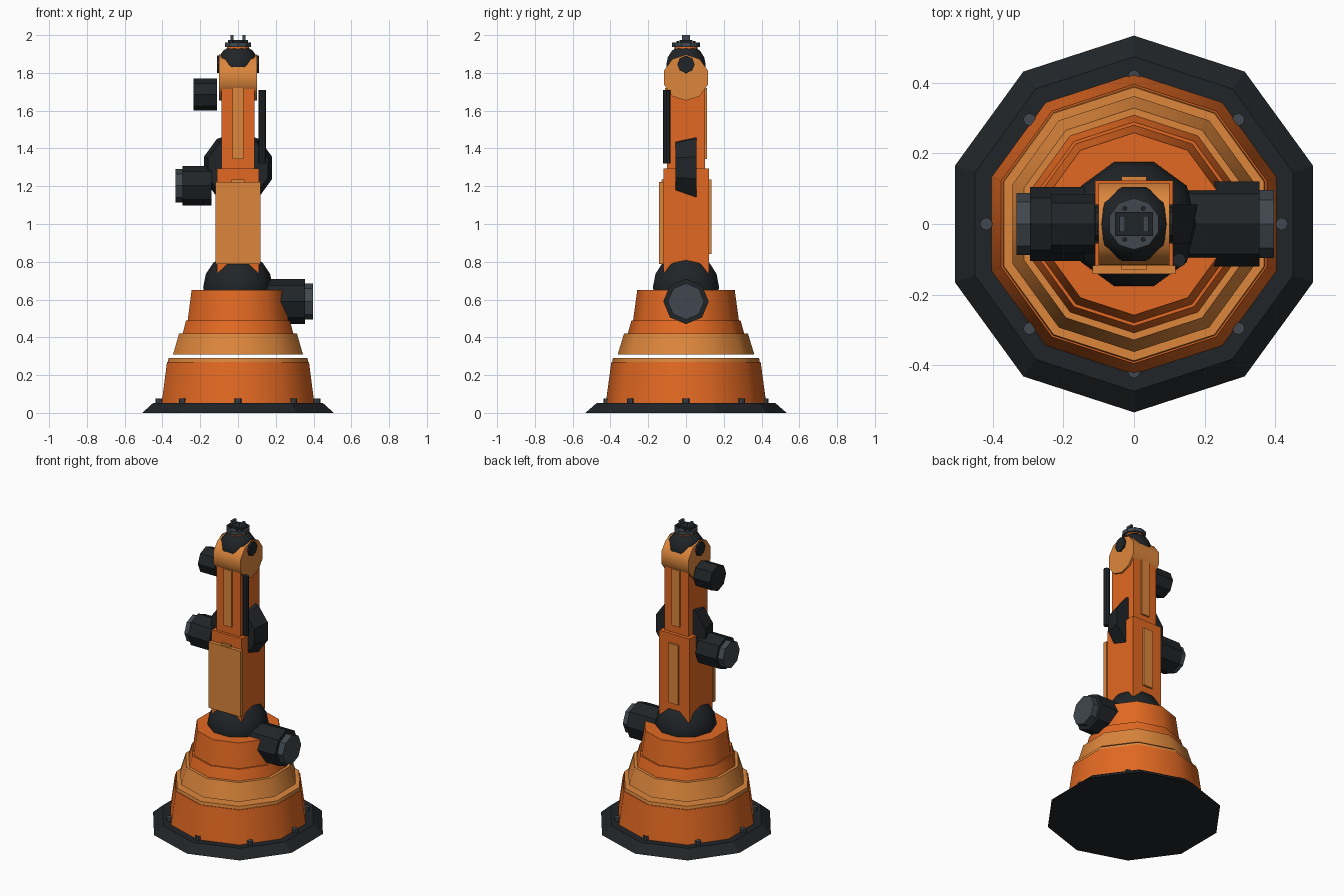
import bpy, bmesh
from math import pi, cos, sin
from mathutils import Matrix, Vector

if "Cube" in bpy.data.objects:
    bpy.data.objects.remove(bpy.data.objects["Cube"])


def material(name, rgb):
    m = bpy.data.materials.new(name)
    m.diffuse_color = (*rgb, 1)
    m.use_nodes = True
    m.node_tree.nodes["Principled BSDF"].inputs["Base Color"].default_value = m.diffuse_color
    return m


ORANGE = material("orange", (0.76, 0.14, 0.016))
AMBER = material("amber", (0.72, 0.24, 0.045))
BLACK = material("black", (0.015, 0.018, 0.021))
STEEL = material("steel", (0.05, 0.064, 0.076))


def finish(name, bm, mat, smooth=0):
    bmesh.ops.recalc_face_normals(bm, faces=bm.faces)
    me = bpy.data.meshes.new(name)
    bm.to_mesh(me)
    bm.free()
    ob = bpy.data.objects.new(name, me)
    bpy.context.collection.objects.link(ob)
    me.materials.append(mat)
    if smooth:
        bpy.ops.object.select_all(action='DESELECT')
        ob.select_set(True)
        bpy.context.view_layer.objects.active = ob
        bpy.ops.object.shade_smooth_by_angle(angle=smooth)
    return ob


def lathe(name, profile, mat, sides=10, axis='Z', center=(0, 0, 0), turn=pi / 2, smooth=0):
    """Capped turned solid; profile = (radius, distance along axis)."""
    rot = {'Z': Matrix(), 'X': Matrix.Rotation(pi / 2, 4, 'Y'),
           'Y': Matrix.Rotation(-pi / 2, 4, 'X')}[axis]
    bm = bmesh.new()
    rings = []
    for r, h in profile:
        rings.append([bm.verts.new(rot @ Vector((r * cos(turn + 2 * pi * i / sides),
                      r * sin(turn + 2 * pi * i / sides), h)) + Vector(center))
                      for i in range(sides)])
    for a, b in zip(rings, rings[1:]):
        for i in range(sides):
            j = (i + 1) % sides
            bm.faces.new((a[i], a[j], b[j], b[i]))
    bm.faces.new(rings[0])
    bm.faces.new(rings[-1])
    return finish(name, bm, mat, smooth)


def box(name, lo, hi, mat):
    lo, hi = Vector(lo), Vector(hi)
    bm = bmesh.new()
    bmesh.ops.create_cube(bm, size=1, matrix=Matrix.Translation((lo + hi) / 2)
                          @ Matrix.Diagonal((*(hi - lo), 1)))
    return finish(name, bm, mat)


def ball(name, r, z, mat, axis_turn=0):
    bm = bmesh.new()
    bmesh.ops.create_uvsphere(bm, u_segments=10, v_segments=8, radius=r,
                              matrix=Matrix.Translation((0, 0, z))
                              @ Matrix.Rotation(axis_turn, 4, 'Z'))
    return finish(name, bm, mat, 0.7)


# Base plate, bolts and stepped pedestal
lathe("base_plate", [(0.533, 0), (0.473, 0.052)], BLACK)
for i in range(8):
    a = i * pi / 4
    lathe(f"base_bolt_{i}", [(0.018, 0.04), (0.018, 0.076)], STEEL, 8,
          center=(0.418 * cos(a), 0.418 * sin(a), 0))
lathe("lower_pedestal", [(0.425, 0.05), (0.395, 0.27)], ORANGE, smooth=0.7)
lathe("pedestal_rim", [(0.39, 0.27), (0.387, 0.29)], AMBER, smooth=0.7)
lathe("turret_skirt", [(0.362, 0.308), (0.328, 0.42)], AMBER, smooth=0.7)
lathe("turret_step", [(0.308, 0.42), (0.289, 0.49)], ORANGE, smooth=0.7)
lathe("turret_top", [(0.28, 0.49), (0.258, 0.65)], ORANGE, smooth=0.7)

# Shoulder joint
ball("shoulder_ball", 0.184, 0.665, BLACK, pi / 10)

# Motors lying along x: name, radius, inner x, outer x, z, cap radius, cap x
for name, r, x0, x1, z, rc, xc in (
        ("shoulder_motor", 0.12, 0.14, 0.355, 0.59, 0.096, 0.396),
        ("elbow_motor", 0.105, -0.14, -0.294, 1.203, 0.088, -0.332),
        ("wrist_motor", 0.085, -0.112, -0.235, 1.685, 0, 0)):
    lathe(name, [(r, x0), (r, x1)], BLACK, 8, 'X', (0, 0, z))
    if rc:
        lathe(name + "_cap", [(rc, x1), (rc, xc)], STEEL, 8, 'X', (0, 0, z))

# Lower arm with front cover and ribs
box("lower_arm", (-0.11, -0.118, 0.74), (0.11, 0.123, 1.295), ORANGE)
box("lower_arm_cover", (-0.118, -0.142, 0.787), (0.118, -0.118, 1.222), AMBER)
box("lower_arm_front_rib", (-0.035, -0.13, 0.84), (0.035, -0.115, 1.235), AMBER)
box("lower_arm_back_rib", (-0.035, 0.12, 0.84), (0.035, 0.135, 1.235), AMBER)

# Elbow disc, tapering toward the front
lathe("elbow_disc", [(0.166, -0.055), (0.19, 0.055)], BLACK, 10, 'Y', (0, 0, 1.297))

# Upper arm with ribs and side cable
box("upper_arm", (-0.088, -0.1, 1.28), (0.088, 0.1, 1.76), ORANGE)
for side, s in (("front", -1), ("back", 1)):
    box(f"upper_arm_{side}_rib", (-0.03, s * 0.104 - 0.007, 1.345),
        (0.03, s * 0.104 + 0.007, 1.72), AMBER)
lathe("side_cable", [(0.02, 1.32), (0.02, 1.71)], BLACK, 8, center=(0.128, -0.102, 0))

# Wrist housing, ball, hubs and neck
lathe("wrist_housing", [(0.122, -0.1), (0.122, 0.1)], AMBER, 10, 'X', (0, 0, 1.775),
      turn=pi / 10 + pi / 2, smooth=0.7)
ball("wrist_ball", 0.11, 1.84, BLACK, pi / 10)
lathe("wrist_hubs", [(0.046, -0.11), (0.046, 0.11)], BLACK, 8, 'X', (0, 0, 1.845))
lathe("wrist_neck", [(0.075, 1.87), (0.058, 1.945)], ORANGE, smooth=0.7)

# Tool flange, bolts and gripper
lathe("tool_flange", [(0.073, 1.938), (0.073, 1.962)], STEEL, 10)
box("gripper_body", (-0.054, -0.034, 1.955), (0.054, 0.034, 1.975), BLACK)
for sx in (-1, 1):
    box(f"gripper_finger_{sx}", (sx * 0.033 - 0.008, -0.022, 1.97),
        (sx * 0.033 + 0.008, 0.022, 2.0), STEEL)
    for sy in (-1, 1):
        lathe(f"flange_bolt_{sx}_{sy}", [(0.007, 1.96), (0.007, 1.968)], BLACK, 6,
              center=(sx * 0.026, sy * 0.044, 0))
